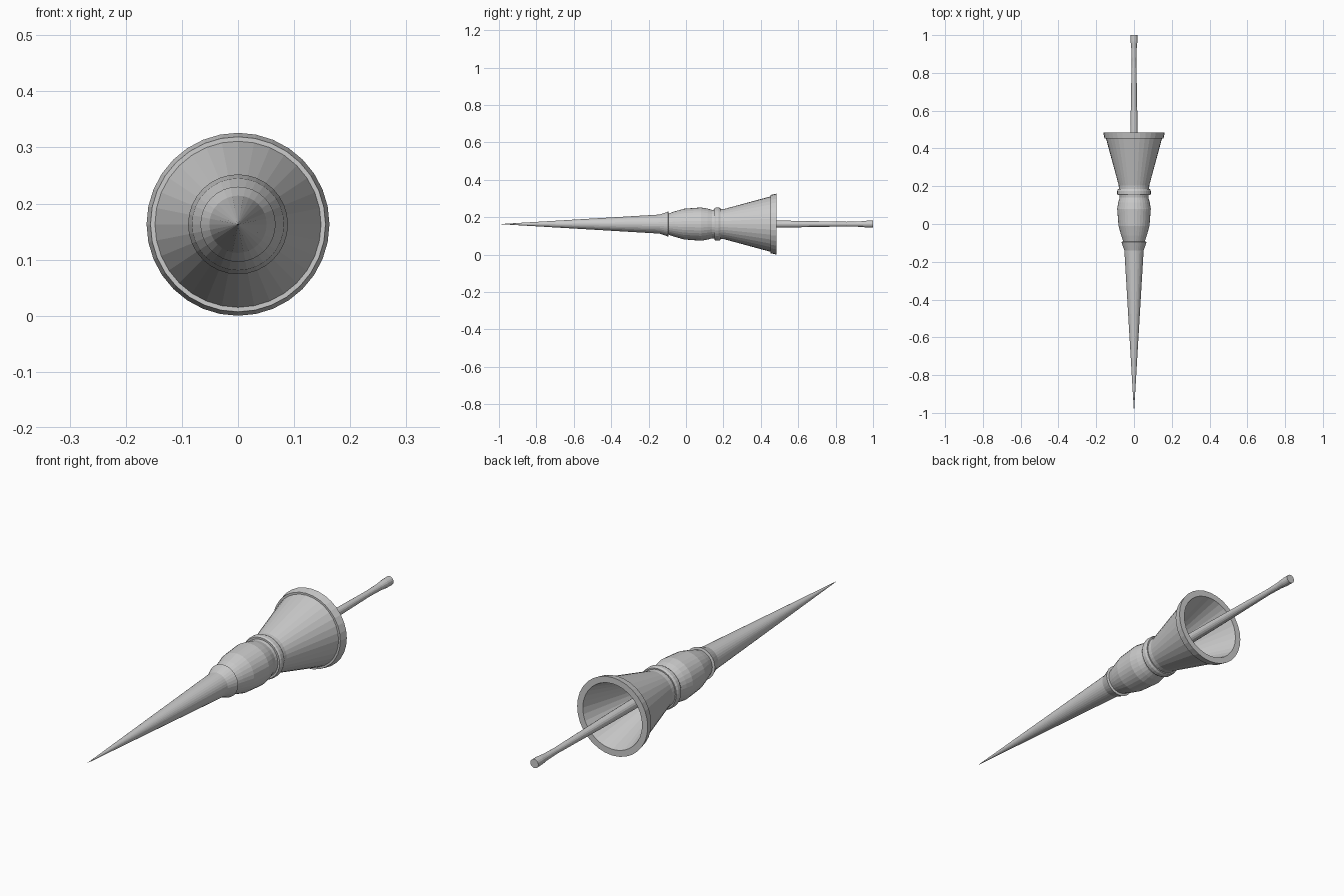
import bpy, bmesh, math

if "Cube" in bpy.data.objects:
    bpy.data.objects.remove(bpy.data.objects["Cube"])

AXIS_Z = 0.163  # height of the turning axis


def lathe(name, profile, sides=32):
    """Turn a (y, radius) profile around the lengthwise axis."""
    bm = bmesh.new()
    rings = []
    for y, r in profile:
        if r == 0:
            rings.append([bm.verts.new((0, y, AXIS_Z))] * sides)
        else:
            rings.append([bm.verts.new((r * math.sin(2 * math.pi * i / sides), y,
                                        AXIS_Z + r * math.cos(2 * math.pi * i / sides)))
                          for i in range(sides)])
    for a, b in zip(rings, rings[1:]):
        for i in range(sides):
            j = (i + 1) % sides
            bm.faces.new(dict.fromkeys((a[i], a[j], b[j], b[i])))
    bmesh.ops.recalc_face_normals(bm, faces=bm.faces)
    mesh = bpy.data.meshes.new(name)
    bm.to_mesh(mesh)
    bm.free()
    obj = bpy.data.objects.new(name, mesh)
    bpy.context.collection.objects.link(obj)
    return obj


# Long needle-like point ending in a flared collar
lathe("spike", [(-1, 0), (-0.14, 0.051), (-0.095, 0.067), (-0.092, 0.056), (-0.092, 0)])

# Swelling grip between the collar and the ring
lathe("grip", [(-0.095, 0), (-0.095, 0.056), (-0.06, 0.068), (-0.01, 0.082), (0.08, 0.089),
               (0.115, 0.083), (0.14, 0.076), (0.16, 0.078), (0.16, 0)])

# Raised ring at the neck
lathe("neck_ring", [(0.153, 0), (0.153, 0.085), (0.16, 0.089), (0.175, 0.089),
                    (0.185, 0.085), (0.185, 0)])

# Hollow flared bell with a thick rim
lathe("bell", [(0.18, 0), (0.18, 0.08), (0.205, 0.081), (0.452, 0.148), (0.452, 0.156),
               (0.485, 0.163), (0.485, 0.137), (0.23, 0.06), (0.23, 0)])

# Slender rod coming out of the bell
lathe("rod", [(0.2, 0), (0.2, 0.022), (0.5, 0.019), (0.75, 0.0145), (0.86, 0.0125),
              (0.93, 0.0145), (0.965, 0.018), (1, 0.0185), (1, 0)], 16)
